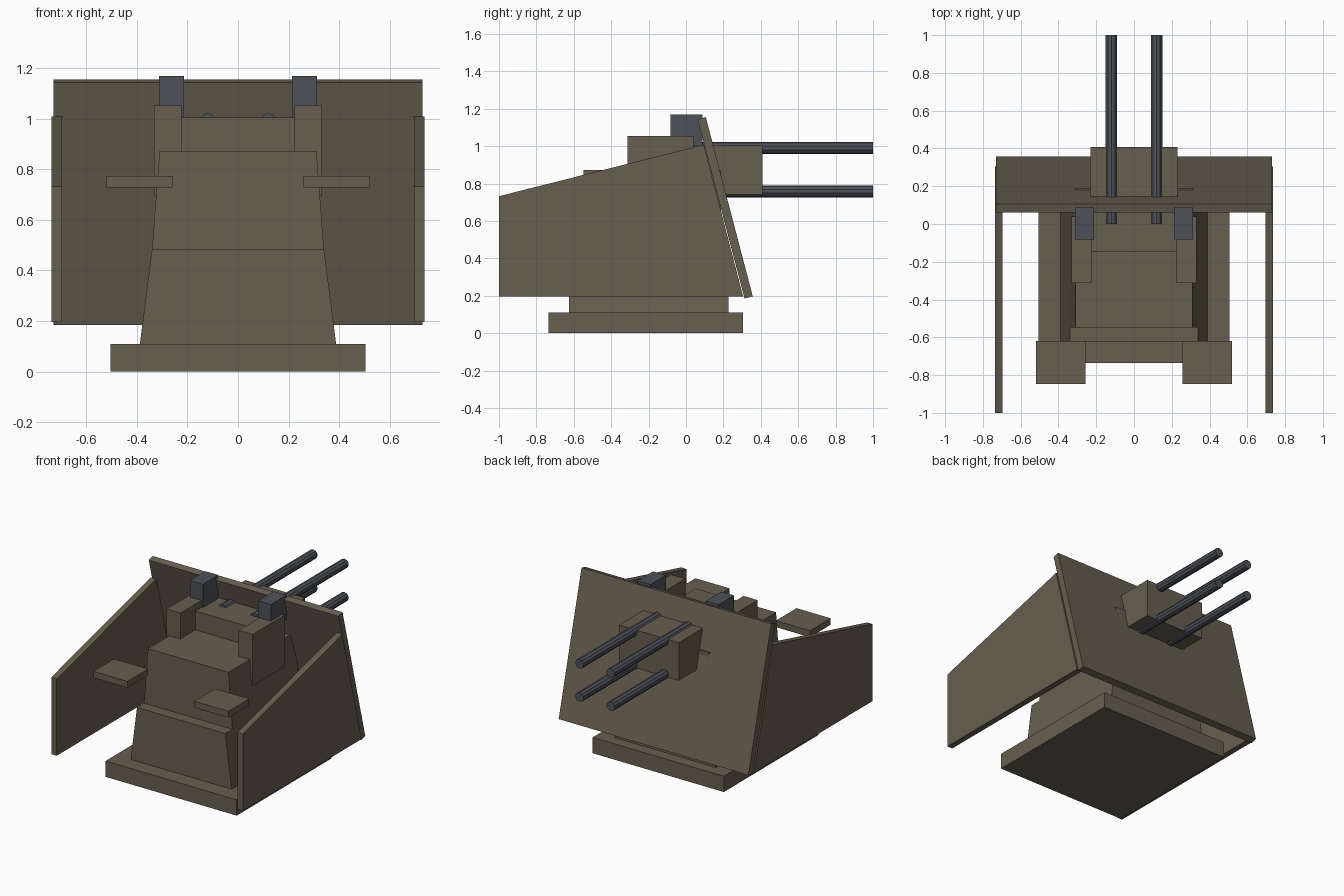
import bpy, bmesh
from math import radians
from mathutils import Vector

if "Cube" in bpy.data.objects:
    bpy.data.objects.remove(bpy.data.objects["Cube"])

def material(name, rgb):
    m = bpy.data.materials.new(name)
    m.diffuse_color = (*rgb, 1)
    m.use_nodes = True
    m.node_tree.nodes["Principled BSDF"].inputs["Base Color"].default_value = m.diffuse_color
    return m

OLIVE = material("olive_paint", (0.135, 0.115, 0.08))
STEEL = material("gun_steel", (0.075, 0.083, 0.1))

def finish(bm, name, mat):
    bmesh.ops.recalc_face_normals(bm, faces=bm.faces)
    me = bpy.data.meshes.new(name)
    bm.to_mesh(me)
    bm.free()
    me.materials.append(mat)
    ob = bpy.data.objects.new(name, me)
    bpy.context.collection.objects.link(ob)
    return ob

def tapered_box(name, x0, x1, y0, y1, z0, z1, mat=OLIVE, top=1.0):
    """Box between limits; 'top' scales the x of the upper face about x = 0."""
    bm = bmesh.new()
    bmesh.ops.create_cube(bm, size=1)
    for v in bm.verts:
        s = top if v.co.z > 0 else 1.0
        v.co = Vector(((x1 if v.co.x > 0 else x0) * s,
                       y1 if v.co.y > 0 else y0,
                       z1 if v.co.z > 0 else z0))
    return finish(bm, name, mat)

def plate(name, profile, x0, x1, mat=OLIVE):
    """Side (y, z) profile extruded along x."""
    bm = bmesh.new()
    face = bm.faces.new([bm.verts.new((x0, y, z)) for y, z in profile])
    ext = bmesh.ops.extrude_face_region(bm, geom=[face])["geom"]
    bmesh.ops.translate(bm, vec=(x1 - x0, 0, 0),
                        verts=[g for g in ext if isinstance(g, bmesh.types.BMVert)])
    return finish(bm, name, mat)

# base and stepped, tapering pedestal
tapered_box("base_plate", -0.505, 0.505, -0.735, 0.305, 0, 0.11)
tapered_box("lower_pedestal", -0.388, 0.388, -0.625, 0.228, 0.11, 0.485, top=0.34 / 0.388)
tapered_box("upper_pedestal", -0.34, 0.34, -0.547, 0.188, 0.485, 0.873, top=0.31 / 0.34)

# gun cradle through the shield
tapered_box("gun_cradle", -0.23, 0.23, -0.148, 0.408, 0.74, 1.005)

# sloped front shield
plate("main_shield", [(0.062, 1.143), (0.106, 1.155), (0.357, 0.197), (0.313, 0.185)], -0.73, 0.73)

for side, s in (("left", -1), ("right", 1)):
    def pair_box(name, a, b, *rest):
        lo, hi = sorted((s * a, s * b))
        tapered_box(f"{side}_{name}", lo, hi, *rest)

    # side shields
    plate(f"{side}_side_shield", [(-1, 0.197), (-1, 0.732), (0.095, 1.008), (0.305, 0.197)],
          s * 0.695, s * 0.737)
    # crew seats, trunnion housings and sights
    pair_box("seat", 0.258, 0.52, -0.847, -0.62, 0.728, 0.773)
    pair_box("trunnion_housing", 0.224, 0.332, -0.313, 0.04, 0.695, 1.053)
    pair_box("sight", 0.213, 0.312, -0.083, 0.087, 1.0, 1.168, STEEL)

    # two barrels on each side, one above the other
    for level, z in (("lower", 0.758), ("upper", 0.99)):
        bpy.ops.mesh.primitive_cylinder_add(vertices=10, radius=0.032, depth=1.0,
                                            location=(s * 0.12, 0.5, z),
                                            rotation=(radians(90), 0, 0))
        barrel = bpy.context.object
        barrel.name = f"{side}_{level}_barrel"
        barrel.data.materials.append(STEEL)
